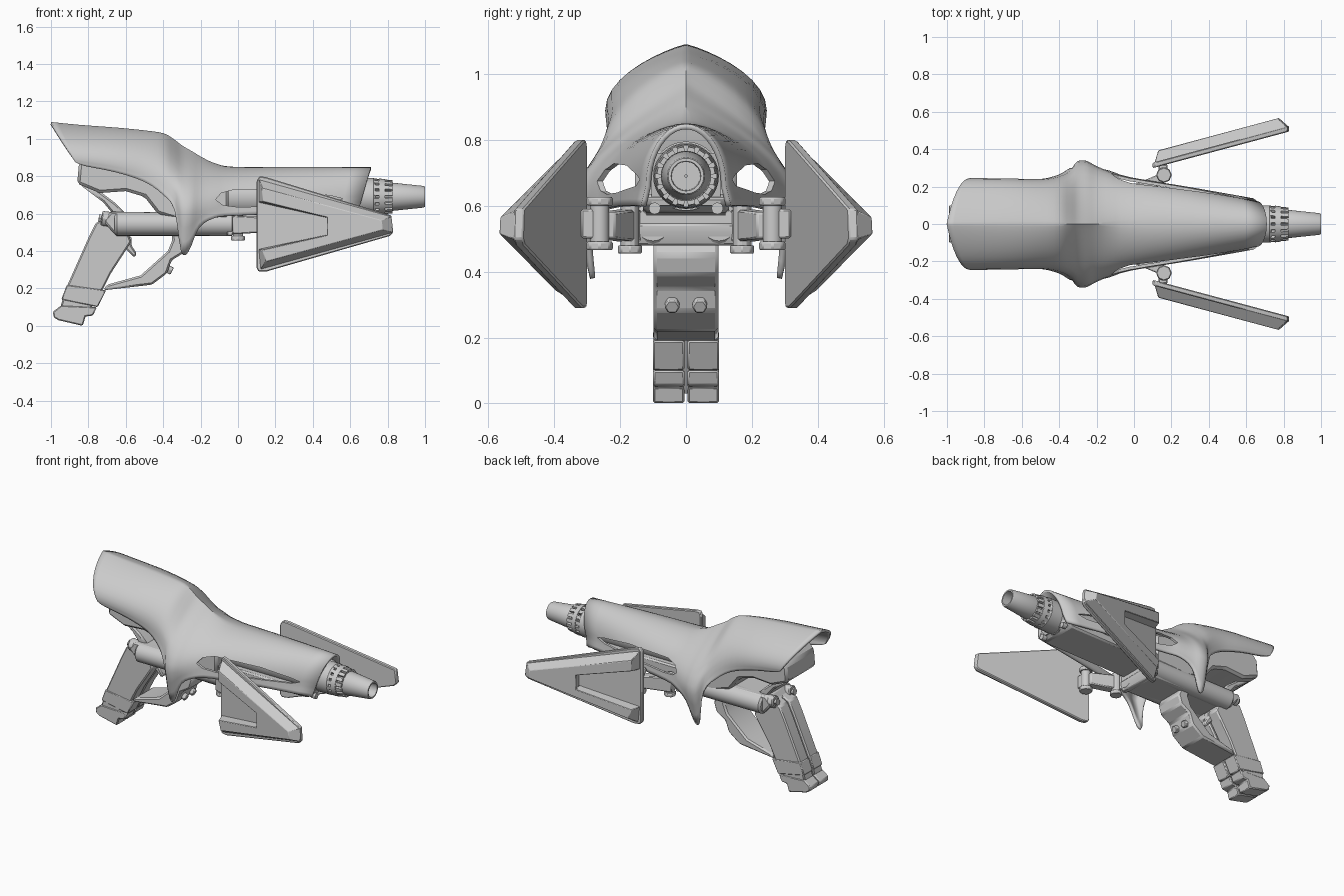
import bpy, bmesh
from math import sin, cos, pi, radians
from mathutils import Vector

if "Cube" in bpy.data.objects:
    bpy.data.objects.remove(bpy.data.objects["Cube"])


def make(name, verts, faces, bevel=0):
    me = bpy.data.meshes.new(name)
    me.from_pydata([tuple(v) for v in verts], [], faces)
    bm = bmesh.new()
    bm.from_mesh(me)
    bmesh.ops.recalc_face_normals(bm, faces=bm.faces)
    bm.to_mesh(me)
    bm.free()
    ob = bpy.data.objects.new(name, me)
    bpy.context.collection.objects.link(ob)
    if bevel:
        m = ob.modifiers.new("bevel", 'BEVEL')
        m.width, m.segments, m.limit_method = bevel, 1, 'ANGLE'
    return ob


def prism(name, pts, y0, y1, outer=None, bevel=0):
    """Side profile (x, z) swept in y; y0 and y1 are functions of x."""
    outer, n = outer or pts, len(pts)
    v = [(x, y0(x), z) for x, z in pts] + [(x, y1(x), z) for x, z in outer]
    f = [tuple(range(n)), tuple(range(n, 2 * n))]
    f += [(i, (i + 1) % n, n + (i + 1) % n, n + i) for i in range(n)]
    return make(name, v, f, bevel)


def slab(name, pts, w, bevel=0):
    return prism(name, pts, lambda x: -w, lambda x: w, bevel=bevel)


def lathe(name, prof, n=32, zc=0.69):
    """Closed (x, radius) profile revolved about the barrel axis."""
    m = len(prof)
    v = [(x, r * cos(2 * pi * i / n), zc + r * sin(2 * pi * i / n))
         for i in range(n) for x, r in prof]
    f = [(i * m + j, i * m + (j + 1) % m, (i + 1) % n * m + (j + 1) % m, (i + 1) % n * m + j)
         for i in range(n) for j in range(m)]
    return make(name, v, f)


def rod(name, p, q, r, n=16, bevel=0):
    p, q = Vector(p), Vector(q)
    rot = (q - p).to_track_quat('Z', 'Y')
    v = [c + rot @ Vector((r * cos(2 * pi * i / n), r * sin(2 * pi * i / n), 0))
         for c in (p, q) for i in range(n)]
    f = [tuple(range(n)), tuple(range(n, 2 * n))]
    f += [(i, (i + 1) % n, n + (i + 1) % n, n + i) for i in range(n)]
    return make(name, v, f, bevel)


# Outer shell: (x top, x bottom, z top, z mid, half width, z bottom, half width at bottom, pinch)
stations = [
    (-1.0, -.87, 1.09, .89, .245, .875, .243, 1.7), (-.85, -.82, 1.075, .885, .245, .855, .24, 1.6),
    (-.65, -.65, 1.06, .86, .243, .82, .238, 1.5), (-.5, -.5, 1.045, .82, .24, .77, .24, 1.5),
    (-.4, -.4, 1.03, .75, .258, .70, .265, 1.6), (-.345, -.34, 1.0, .67, .29, .62, .30, 1.9),
    (-.3, -.305, .965, .60, .335, .40, .292, 2.1), (-.24, -.265, .93, .60, .338, .395, .292, 2.1),
    (-.19, -.21, .90, .61, .312, .52, .30, 1.9), (-.12, -.13, .868, .63, .28, .575, .285, 1.5),
    (-.02, -.02, .85, .65, .243, .59, .25, 1.2), (.3, .3, .85, .66, .19, .60, .197, 1.05),
    (.71, .64, .848, .66, .122, .60, .137, 1.0)]


def spline(a, b, c, d, t):
    return [q + .5 * t * (r - p + t * (2 * p - 5 * q + 4 * r - s + t * (3 * (q - r) + s - p)))
            for p, q, r, s in zip(a, b, c, d)]


rows, S = [], stations
for i in range(len(S) - 1):
    for k in range(3):
        rows.append(spline(S[max(i - 1, 0)], S[i], S[i + 1], S[min(i + 2, len(S) - 1)], k / 3))
rows.append(S[-1])
verts = []
for xt, xb, zt, zm, w, zb, wb, p in rows:
    half = [(w * sin(a * pi / 20) ** p, zm + (zt - zm) * cos(a * pi / 20)) for a in range(11)]
    half += [(w + (wb - w) * t / 3, zm + (zb - zm) * t / 3) for t in (1, 2, 3)]
    ring = [(-y, z) for y, z in half[:0:-1]] + half
    verts += [(xt + (xb - xt) * (zt - z) / (zt - zb), y, z) for y, z in ring]
m = 27
faces = [(i * m + j, i * m + j + 1, i * m + m + j + 1, i * m + m + j)
         for i in range(len(rows) - 1) for j in range(m - 1)]
shell = make("outer_shell", verts, faces)
so = shell.modifiers.new("thickness", 'SOLIDIFY')
so.thickness, so.offset = .016, -1

# Long side windows in the shell
cut = slab("window_cutter", [(-.12, .675), (-.09, .71), (-.02, .728), (.3, .722), (.5, .695), (.56, .68),
                             (.5, .66), (.2, .64), (0, .635), (-.08, .645)], .6)
cut.hide_render = True
cut.hide_set(True)
bo = shell.modifiers.new("windows", 'BOOLEAN')
bo.object, bo.operation, bo.solver = cut, 'DIFFERENCE', 'EXACT'

# Inner body: rear block, low front core, barrel tube and front face
slab("rear_body", [(-.85, .87), (-.86, .76), (-.74, .71), (-.6, .72), (-.5, .69), (-.43, .6), (-.3, .56),
                   (-.05, .57), (-.05, .76), (-.25, .82), (-.45, .92), (-.8, .93)], .155, .015)
slab("front_core", [(-.06, .57), (.6, .58), (.64, .61), (.64, .635), (-.06, .635)], .13, .01)
rod("barrel_tube", (-.1, 0, .69), (.62, 0, .69), .105, 32)
slab("front_face", [(.6, .6), (.635, .6), (.66, .76), (.62, .76)], .105)
slab("rear_strut", [(-.84, .75), (-.72, .66), (-.67, .6), (-.6, .6), (-.66, .66), (-.74, .72)], .1, .01)

# Lower frame with rounded side tubes
slab("lower_frame", [(-.72, .56), (-.66, .49), (-.05, .48), (-.02, .5), (-.02, .6), (-.68, .61)], .13, .01)
slab("frame_nose", [(-.06, .48), (-.03, .48), (-.015, .52), (-.015, .545), (-.06, .56)], .15, .006)
for s in (1, -1):
    rod("frame_tube", (-.66, s * .1, .545), (-.02, s * .1, .545), .064, 20, .012)
    rod("frame_rear_plug", (-.73, s * .09, .575), (-.62, s * .09, .56), .04, 12, .006)
    rod("frame_rear_bolt", (-.745, s * .09, .577), (-.72, s * .09, .573), .022, 6)
    rod("front_bolt", (.62, s * .095, .592), (.65, s * .095, .592), .018, 12)

# Grip halves, bands and foot
for s in (1, -1):
    prism("grip_half", [(-.7, .58), (-.76, .55), (-.8, .47), (-.84, .38), (-.92, .2), (-.95, .1),
                        (-.8, .07), (-.72, .2), (-.68, .28), (-.57, .45), (-.6, .52)],
          lambda x: s * .004, lambda x: s * .096, bevel=.008)
    prism("grip_band", [(-.915, .22), (-.945, .14), (-.75, .1), (-.705, .19)],
          lambda x: s * .005, lambda x: s * .1, bevel=.005)
    prism("grip_foot", [(-.945, .11), (-.99, .075), (-.985, .045), (-.96, .03), (-.83, 0), (-.815, .05),
                        (-.775, .055), (-.755, .1)],
          lambda x: s * .004, lambda x: s * .1, bevel=.006)
slab("grip_core", [(-.72, .56), (-.93, .13), (-.95, .06), (-.83, .03), (-.75, .15), (-.61, .45)], .01)

# Trigger, guard and guard bolts
slab("trigger", [(-.63, .48), (-.6, .41), (-.555, .365), (-.54, .385), (-.57, .43), (-.57, .48)], .025, .008)
slab("trigger_guard", [(-.3, .52), (-.27, .45), (-.29, .39), (-.355, .35), (-.38, .28), (-.46, .22),
                       (-.72, .19), (-.7, .22), (-.52, .27), (-.375, .4), (-.35, .46), (-.36, .52)], .098, .01)
for s in (1, -1):
    rod("guard_bolt", (-.41, s * .042, .32), (-.352, s * .042, .292), .024, 6, .004)

# Barrel: collar with ribs, tapering hollow nozzle
lathe("barrel_base", [(.6, .03), (.6, .1), (.725, .1), (.735, .092), (.735, .03)])
lathe("barrel_sleeve", [(.7, .04), (.7, .078), (.82, .074), (.82, .04)])
lathe("collar_ring", [(.755, .07), (.755, .098), (.785, .094), (.785, .07)])
for i in range(16):
    a = 2 * pi * (i + .5) / 16
    d = Vector((0, cos(a), sin(a)))
    t = Vector((0, -sin(a), cos(a))) * .011
    c = Vector((0, 0, .69))
    bar = [c + d * r + t * k + Vector((x, 0, 0)) for x, top in ((.725, .098), (.825, .088))
           for r, k in ((.07, -1), (.07, 1), (top, 1), (top, -1))]
    make("collar_rib", bar, [(0, 1, 2, 3), (4, 5, 6, 7)]
         + [(j, (j + 1) % 4, 4 + (j + 1) % 4, 4 + j) for j in range(4)])
lathe("nozzle", [(.8, .03), (.8, .072), (.82, .076), (.99, .058), (1.0, .054), (1.0, .045), (.9, .043),
                 (.9, .004), (.8, .004)])

# Side wings on hinged arms
plate = [(.1, .775), (.115, .8), (.15, .795), (.82, .59), (.83, .5), (.81, .48), (.15, .29), (.11, .29), (.1, .31)]
rim = [(.11, .785), (.82, .585), (.828, .497), (.12, .30), (.11, .41), (.49, .49), (.49, .575), (.11, .66)]
rim_outer = [(.13, .735), (.765, .565), (.775, .515), (.15, .345), (.13, .405), (.475, .485), (.475, .58), (.13, .665)]


def offset(s, d):
    return lambda x: s * (.3 + .268 * (x - .12) + d)


for s in (1, -1):
    prism("wing_plate", plate, offset(s, .004), offset(s, .034), bevel=.005)
    prism("wing_rim", rim, offset(s, .03), offset(s, .091), outer=rim_outer, bevel=.003)
    rod("inner_pin", (0, s * .17, .46), (0, s * .17, .6), .028, 12)
    rod("inner_pin_cap", (0, s * .17, .455), (0, s * .17, .48), .038, 8, .004)
    rod("hinge_pin", (.16, s * .262, .48), (.16, s * .262, .615), .029, 16)
    for z in (.465, .6):
        rod("hinge_cap", (.16, s * .262, z), (.16, s * .262, z + .026), .042, 8, .005)
    prism("hinge_arm", [(-.03, .49), (.16, .5), (.16, .58), (-.03, .59)],
          lambda x: s * (.135 + .5 * max(x, 0)), lambda x: s * (.2 + .48 * max(x, 0)), bevel=.006)
    prism("wing_bracket", [(.13, .5), (.18, .5), (.18, .59), (.13, .59)],
          lambda x: s * .265, lambda x: s * .318, bevel=.006)

bpy.ops.object.select_all(action='SELECT')
bpy.context.view_layer.objects.active = shell
bpy.ops.object.shade_smooth_by_angle(angle=radians(30))
